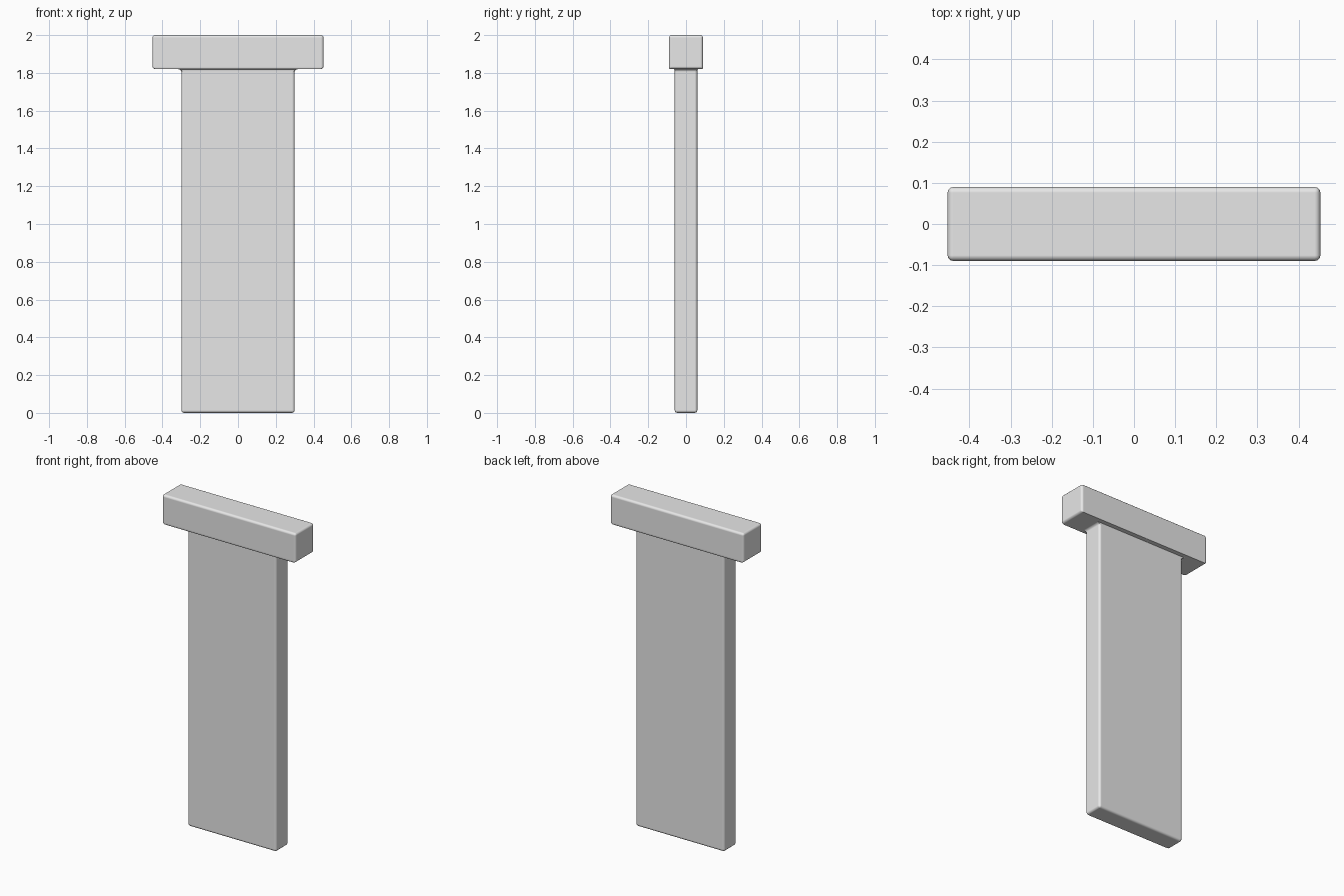
import bpy
import bmesh
from mathutils import Matrix

cube = bpy.data.objects.get("Cube")
if cube:
    bpy.data.objects.remove(cube, do_unlink=True)

SHAFT_X, SHAFT_Y = 0.30, 0.06
HEAD_X, HEAD_Y = 0.453, 0.09
HEAD_Z, TOP_Z = 1.82, 2.0


def extrude_face(bm, face):
    """Extrude one face in place and return the new cap."""
    return bmesh.ops.extrude_discrete_faces(bm, faces=[face])["faces"][0]


# Plain grey material
grey = bpy.data.materials.new("light_grey")
grey.use_nodes = True
colour = (0.8, 0.8, 0.8, 1)
grey.diffuse_color = colour
grey.node_tree.nodes["Principled BSDF"].inputs["Base Color"].default_value = colour

# Flat shaft
bm = bmesh.new()
bmesh.ops.create_cube(bm, size=1, matrix=Matrix.Translation((0, 0, HEAD_Z / 2))
                      @ Matrix.Diagonal((2 * SHAFT_X, 2 * SHAFT_Y, HEAD_Z, 1)))
top = max(bm.faces, key=lambda f: f.calc_center_median().z)

# Widen into the underside of the head, then raise the head
top = extrude_face(bm, top)
bmesh.ops.scale(bm, vec=(HEAD_X / SHAFT_X, HEAD_Y / SHAFT_Y, 1), verts=top.verts)
top = extrude_face(bm, top)
bmesh.ops.translate(bm, vec=(0, 0, TOP_Z - HEAD_Z), verts=top.verts)
bmesh.ops.recalc_face_normals(bm, faces=bm.faces)

mesh = bpy.data.meshes.new("t_shaped_post")
bm.to_mesh(mesh)
bm.free()
mesh.materials.append(grey)
mesh.shade_smooth()
post = bpy.data.objects.new("t_shaped_post", mesh)
bpy.context.collection.objects.link(post)

# Rounded edges, including the inner corner under the head
bevel = post.modifiers.new("rounded_edges", "BEVEL")
bevel.width = 0.014
bevel.segments = 3
bevel.limit_method = "ANGLE"
bevel.harden_normals = True
